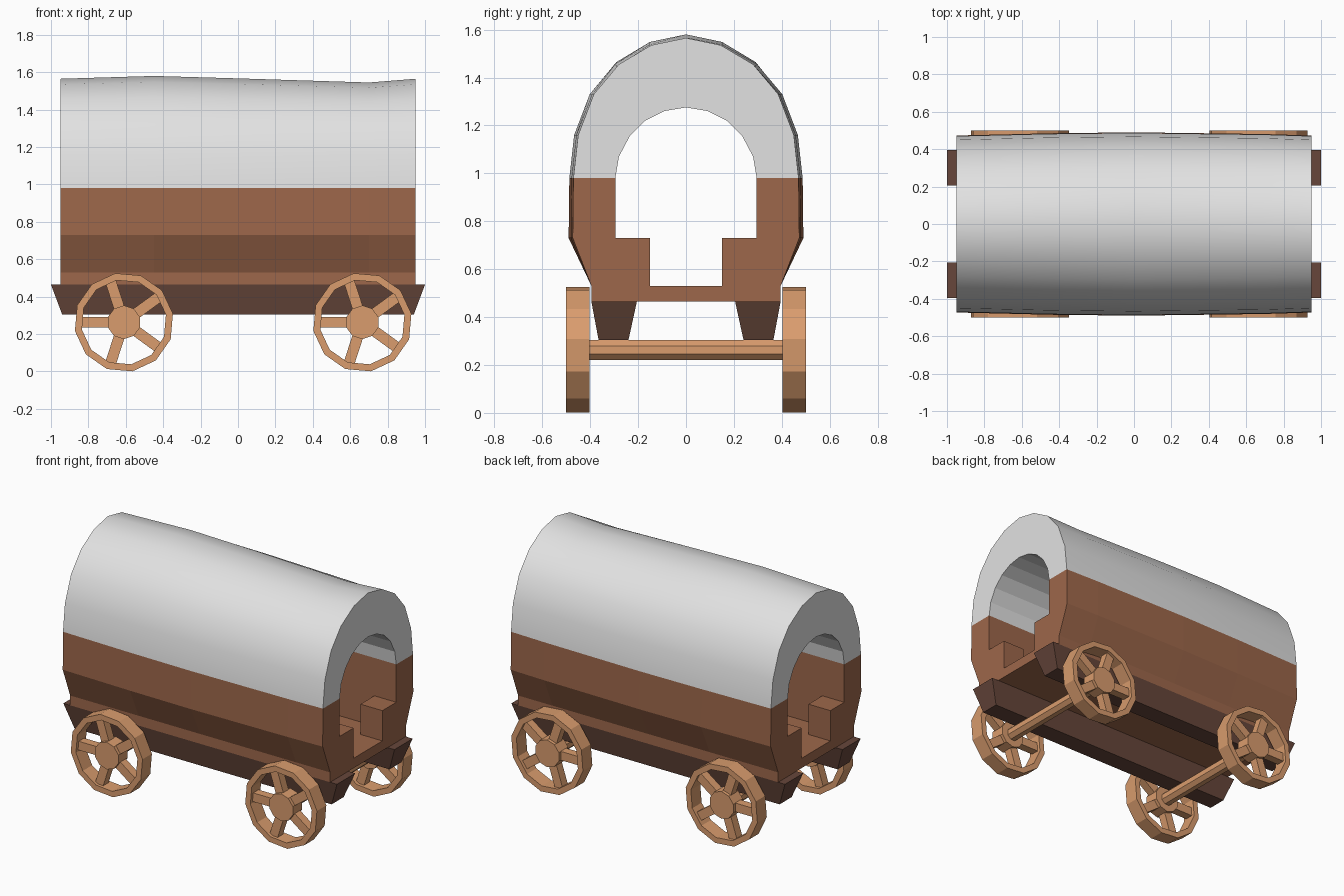
import bpy, bmesh, math
from mathutils import Matrix, Vector

if "Cube" in bpy.data.objects:
    bpy.data.objects.remove(bpy.data.objects["Cube"])


def material(name, rgb):
    m = bpy.data.materials.new(name)
    m.diffuse_color = (*rgb, 1)
    m.use_nodes = True
    m.node_tree.nodes["Principled BSDF"].inputs["Base Color"].default_value = m.diffuse_color
    return m


CANVAS = material("canvas grey", (0.76, 0.76, 0.76))
WOOD = material("body brown", (0.34, 0.137, 0.07))
DARK = material("beam dark brown", (0.135, 0.062, 0.043))
LIGHT = material("wheel tan", (0.70, 0.335, 0.155))


def finish(bm, name, mat):
    bmesh.ops.recalc_face_normals(bm, faces=bm.faces)
    me = bpy.data.meshes.new(name)
    bm.to_mesh(me)
    bm.free()
    me.materials.append(mat)
    ob = bpy.data.objects.new(name, me)
    bpy.context.collection.objects.link(ob)
    return ob


def loft(name, rings, mat, smooth_count=0):
    """Join closed rings of points, cap both ends; first sides may be smooth."""
    bm = bmesh.new()
    vs = [[bm.verts.new(p) for p in r] for r in rings]
    n = len(vs[0])
    for a, b in zip(vs, vs[1:]):
        for i in range(n):
            j = (i + 1) % n
            f = bm.faces.new((a[i], a[j], b[j], b[i]))
            f.smooth = i < smooth_count
    bm.faces.new(vs[0])
    bm.faces.new(vs[-1])
    return finish(bm, name, mat)


def mirrored(half):
    """Half profile ending on the centre line -> whole profile."""
    return half + [(-y, z) for y, z in reversed(half) if y > 0]


# Stations along the wagon: x, sideways bulge, ridge lift
STATIONS = [(-0.95, 0, 0), (-0.45, 0.012, 0.015), (0, 0.017, 0.002),
            (0.7, 0.008, -0.02), (0.95, 0, 0)]

# Canvas cover: thick arch
outer = mirrored([(0.47, 0.98), (0.45, 1.16), (0.385, 1.33),
                  (0.28, 1.455), (0.145, 1.535), (0, 1.565)])
inner = mirrored([(0.295, 0.98), (0.28, 1.07), (0.235, 1.155),
                  (0.17, 1.22), (0.09, 1.26), (0, 1.275)])
rings = []
for x, bulge, lift in STATIONS:
    r = [(x, y + math.copysign(bulge, y) * min(1, abs(y) / 0.3),
          z + lift * max(0, (z - 1.3) / 0.265)) for y, z in outer]
    rings.append(r + [(x, y, z) for y, z in reversed(inner)])
loft("canvas_cover", rings, CANVAS, len(outer) - 1)

# Wagon body: trough with flared sides
rings = []
for x, bulge, _ in STATIONS:
    half = [(0.295, 0.53), (0.295, 0.98), (0.47 + bulge, 0.98),
            (0.473 + bulge, 0.73), (0.395, 0.53), (0.395, 0.465)]
    rings.append([(x, y, z) for y, z in mirrored(half)])
loft("wagon_body", rings, WOOD)


def box(name, lo, hi, mat):
    lo, hi = Vector(lo), Vector(hi)
    bm = bmesh.new()
    bmesh.ops.create_cube(bm, size=1, matrix=Matrix.Translation((lo + hi) / 2)
                          @ Matrix.Diagonal((*(hi - lo), 1)))
    return finish(bm, name, mat)


# Low corner boards beside each doorway
for sx in (-1, 1):
    for sy in (-1, 1):
        x = sorted((sx * 0.79, sx * 0.95))
        y = sorted((sy * 0.15, sy * 0.30))
        box("doorway_board", (x[0], y[0], 0.52), (x[1], y[1], 0.73), WOOD)

# Tapered beams under the body
for s in (-1, 1):
    rings = []
    for hx, y0, y1, z in ((0.94, 0.24, 0.365, 0.305), (1.0, 0.205, 0.395, 0.465)):
        rings.append([(-hx, s * y0, z), (hx, s * y0, z),
                      (hx, s * y1, z), (-hx, s * y1, z)])
    loft("under_beam", rings, DARK)


def circle(cx, cz, y, r, n, start):
    return [(cx + r * math.cos(start + math.tau * i / n), y,
             cz + r * math.sin(start + math.tau * i / n)) for i in range(n)]


def rod(name, cx, cz, r, y0, y1, n):
    st = math.pi / n
    loft(name, [circle(cx, cz, y, r, n, st) for y in (y0, y1)], LIGHT)


def rim(cx, cz, y0, y1):
    n, st = 12, math.radians(10)
    bm = bmesh.new()
    loops = [[bm.verts.new(p) for p in circle(cx, cz, y, r, n, st)]
             for y, r in ((y0, 0.266), (y1, 0.266), (y1, 0.228), (y0, 0.228))]
    for a, b in zip(loops, loops[1:] + loops[:1]):
        for i in range(n):
            j = (i + 1) % n
            bm.faces.new((a[i], a[j], b[j], b[i]))
    finish(bm, "wheel_rim", LIGHT)


# Axles and wheels
CZ = 0.263
for cx in (-0.61, 0.665):
    rod("axle", cx, CZ, 0.045, -0.41, 0.41, 8)
    for s in (-1, 1):
        y0, y1 = sorted((s * 0.402, s * 0.5))
        rim(cx, CZ, y0, y1)
        rod("wheel_hub", cx, CZ, 0.09, y0, y1, 10)
        for k in range(5):
            ob = box("wheel_spoke", (0.07, -0.028, -0.029), (0.235, 0.028, 0.029), LIGHT)
            ob.data.transform(Matrix.Translation((cx, s * 0.451, CZ))
                              @ Matrix.Rotation(math.pi + math.tau * k / 5, 4, 'Y'))
